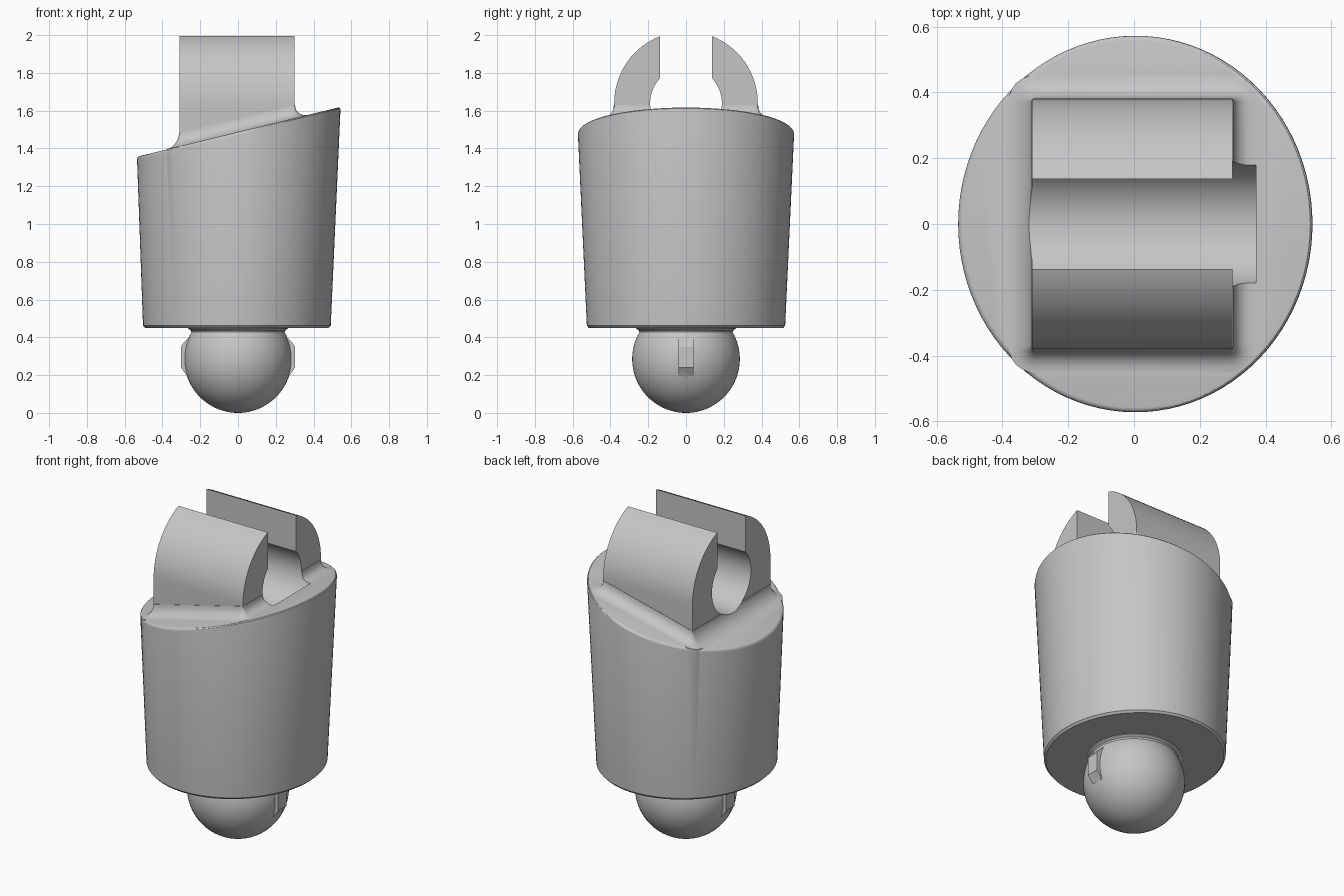
import bpy, bmesh, math
from mathutils import Vector

old = bpy.data.objects.get("Cube")
if old:
    bpy.data.objects.remove(old, do_unlink=True)

grey = bpy.data.materials.new("plain grey")
grey.use_nodes = True
grey.diffuse_color = (0.56, 0.56, 0.56, 1)
grey.node_tree.nodes["Principled BSDF"].inputs["Base Color"].default_value = grey.diffuse_color

SLOPE, MID = 0.245, 1.487          # slanted top of the body: z = MID + SLOPE * x
BORE_Z = 1.64                      # height of the clip's axis
CLIP_X, CLIP_R = (-0.31, 0.30), 0.38


def finish(name, bm):
    bmesh.ops.recalc_face_normals(bm, faces=bm.faces)
    mesh = bpy.data.meshes.new(name)
    bm.to_mesh(mesh)
    bm.free()
    mesh.materials.append(grey)
    ob = bpy.data.objects.new(name, mesh)
    bpy.context.collection.objects.link(ob)
    return ob


def loft(rings):
    """Closed solid through equally long rings of points."""
    bm = bmesh.new()
    loops = [[bm.verts.new(p) for p in ring] for ring in rings]
    for a, b in zip(loops, loops[1:]):
        for i in range(len(a)):
            j = (i + 1) % len(a)
            bm.faces.new((a[i], a[j], b[j], b[i]))
    bm.faces.new(loops[0])
    bm.faces.new(loops[-1])
    return bm


def ellipse(rx, ry, z, cx=0, n=96):
    turn = [2 * math.pi * i / n for i in range(n)]
    return [(cx + rx * math.cos(t), ry * math.sin(t), z) for t in turn]


def along_x(profile, x0, x1):
    return loft([[(x, y, z) for y, z in profile] for x in (x0, x1)])


def arc(r, start, end, n):
    steps = [math.radians(start + (end - start) * i / n) for i in range(n + 1)]
    return [(r * math.cos(t), BORE_Z + r * math.sin(t)) for t in steps]


def smooth(ob):
    bpy.ops.object.select_all(action="DESELECT")
    ob.select_set(True)
    bpy.context.view_layer.objects.active = ob
    bpy.ops.object.shade_smooth_by_angle(angle=math.radians(32))


def combine(target, tool, operation):
    mod = target.modifiers.new(operation.lower(), "BOOLEAN")
    mod.object, mod.operation, mod.solver = tool, operation, "EXACT"
    bpy.context.view_layer.objects.active = target
    bpy.ops.object.modifier_apply(modifier=mod.name)
    bpy.data.objects.remove(tool, do_unlink=True)


# Tapered oval body, cut on a slant with a softened rim
bm = loft([ellipse(0.485, 0.515, 0.45, -0.006), ellipse(0.497, 0.525, 0.462, -0.006),
           ellipse(0.549, 0.585, 1.75)])
normal = Vector((-SLOPE, 0, 1)).normalized()
cut = bmesh.ops.bisect_plane(bm, geom=bm.verts[:] + bm.edges[:] + bm.faces[:],
                             plane_co=(0, 0, MID), plane_no=normal, clear_outer=True)
rim = [e for e in cut["geom_cut"] if isinstance(e, bmesh.types.BMEdge)]
bmesh.ops.contextual_create(bm, geom=rim)
rim = [e for e in bm.edges if all(abs((v.co - Vector((0, 0, MID))).dot(normal)) < 1e-4
                                  for v in e.verts)]
bmesh.ops.bevel(bm, geom=rim, offset=0.015, segments=3, profile=0.5, affect="EDGES")
body = finish("body", bm)

# Arched clip block
arch = [(-CLIP_R, 1.3), (CLIP_R, 1.3)] + arc(CLIP_R, 0, 180, 48)
combine(body, finish("clip", along_x(arch, *CLIP_X)), "UNION")


# Coved skirt where the clip meets the slanted top
def skirt_ring(grow, lift):
    r = 0.01 + grow
    ring = []
    for k, (sx, sy) in enumerate([(1, 1), (-1, 1), (-1, -1), (1, -1)]):
        cx = (CLIP_X[1] if sx > 0 else CLIP_X[0]) - sx * 0.01
        cy = sy * (CLIP_R - 0.01)
        for i in range(7):
            t = math.radians(90 * k + 15 * i)
            x = cx + r * math.cos(t)
            ring.append((x, cy + r * math.sin(t), MID + SLOPE * x + lift))
    return ring


cove = [(0.07 * (1 - math.sin(t)) + 0.002, 0.07 * (1 - math.cos(t)))
        for t in [math.radians(15 * i) for i in range(7)]]
skirt = loft([skirt_ring(0.072, -0.05)] + [skirt_ring(g, h) for g, h in cove])
combine(body, finish("skirt", skirt), "UNION")

# Round channel and the open slot above it
combine(body, finish("channel", along_x(arc(0.19, 0, 354, 59), -0.7, 0.37)), "DIFFERENCE")
slot = [(-0.137, BORE_Z), (0.137, BORE_Z), (0.137, 2.2), (-0.137, 2.2)]
combine(body, finish("slot", along_x(slot, -0.7, 0.5)), "DIFFERENCE")
smooth(body)

# Ball foot flaring into the underside of the body
R = 0.285
rings = []
for i in range(1, 31):
    t = math.radians(4 * i)
    rings.append(ellipse(R * math.sin(t), R * math.sin(t), R - R * math.cos(t), n=64))
rings += [ellipse(r, r, z, n=64) for r, z in [(0.25, 0.437), (0.265, 0.447), (0.265, 0.48)]]
ball = finish("ball_foot", loft(rings))

# Small key tabs on both sides of the ball
for side in (1, -1):
    outline = [(0.2, 0.41), (0.25, 0.41), (0.285, 0.375), (0.302, 0.35),
               (0.302, 0.24), (0.27, 0.195), (0.2, 0.195)]
    tab = loft([[(side * x, y, z) for x, z in outline] for y in (-0.04, 0.04)])
    combine(ball, finish("tab", tab), "UNION")
smooth(ball)
